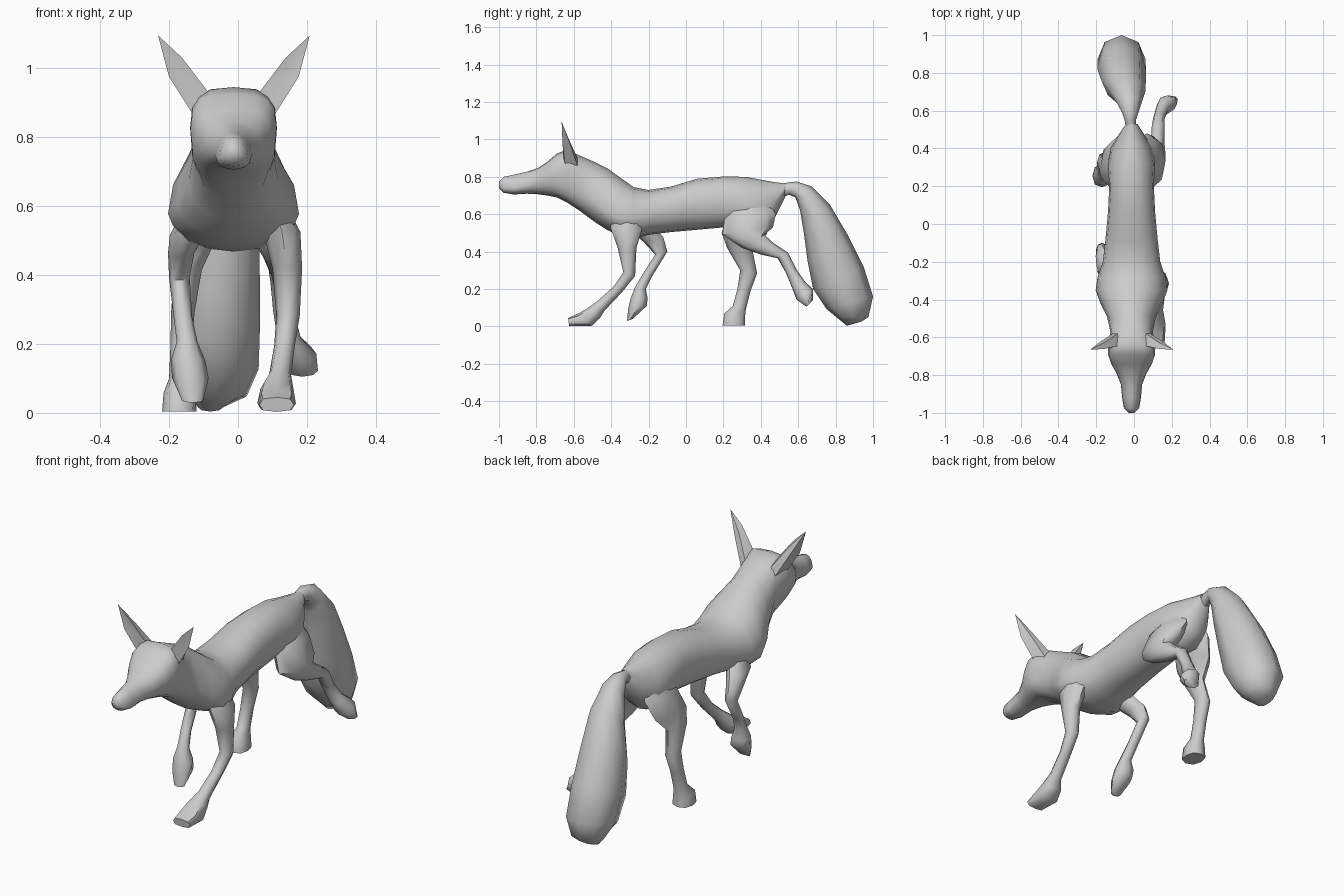
import bpy, bmesh, math
from mathutils import Vector

fur = bpy.data.materials.new("grey_fur")
fur.diffuse_color = (0.6, 0.6, 0.6, 1)


def finish(name, bm, angle):
    bmesh.ops.recalc_face_normals(bm, faces=bm.faces)
    me = bpy.data.meshes.new(name)
    bm.to_mesh(me)
    bm.free()
    me.materials.append(fur)
    ob = bpy.data.objects.new(name, me)
    bpy.context.collection.objects.link(ob)
    bpy.context.view_layer.objects.active = ob
    ob.select_set(True)
    bpy.ops.object.shade_smooth_by_angle(angle=math.radians(angle))
    ob.select_set(False)
    return ob


def loft(name, rings, sides=8, angle=55):
    """Ring: centre x, half width, outline point (y, z), opposite point (y, z), widest place, roundness."""
    bm = bmesh.new()
    loops = []
    for x, w, y1, z1, y2, z2, *rest in rings:
        mid = rest[0] if rest else 0.5
        power = rest[1] if len(rest) > 1 else 1.0
        p, q = Vector((0, y1, z1)), Vector((0, y2, z2))
        c = p.lerp(q, mid)
        loop = []
        for i in range(sides):
            a = 2 * math.pi * i / sides
            ca, sa = math.cos(a), math.sin(a)
            u = math.copysign(abs(ca) ** power, ca)
            pos = c + ((p if sa > 0 else q) - c) * abs(sa) ** power
            pos.x = x + w * u
            loop.append(bm.verts.new(pos))
        loops.append(loop)
    for a, b in zip(loops, loops[1:]):
        for i in range(sides):
            j = (i + 1) % sides
            bm.faces.new((a[i], a[j], b[j], b[i]))
    bm.faces.new(loops[0])
    bm.faces.new(loops[-1])
    return finish(name, bm, angle)


# Head, neck and trunk: y, top z, bottom z, half width, widest place, roundness
trunk = [
    (-1.0, .775, .74, .016, .6, 1), (-.975, .80, .715, .04, .7, 1), (-.92, .812, .706, .05, .7, 1),
    (-.85, .828, .71, .056, .62, 1), (-.79, .848, .707, .08, .5, .9), (-.74, .882, .70, .108, .42, .8),
    (-.69, .925, .69, .125, .42, .7), (-.64, .945, .665, .126, .42, .68), (-.57, .915, .62, .112, .5, .8),
    (-.49, .88, .56, .13, .65, .95), (-.42, .845, .515, .165, .72, 1), (-.35, .795, .485, .19, .7, 1),
    (-.28, .745, .468, .18, .6, .95), (-.2, .73, .49, .152, .55, .9), (-.08, .748, .505, .138, .5, .9),
    (.06, .79, .517, .125, .5, .9), (.2, .802, .53, .118, .5, .9), (.32, .80, .52, .125, .55, 1),
    (.4, .785, .51, .11, .6, 1.05), (.47, .772, .57, .07, .55, 1), (.53, .765, .69, .03, .5, 1)]
loft("body", [(-.013, w, y, t, y, b, m, r) for y, t, b, w, m, r in trunk], 16)

# Tail: thin root, broad brush, blunt tip
loft("tail", [
    (-.015, .025, .49, .76, .50, .68), (-.02, .03, .55, .77, .55, .705), (-.02, .042, .59, .775, .585, .69),
    (-.025, .065, .67, .75, .61, .62), (-.035, .095, .77, .65, .63, .50),
    (-.055, .118, .87, .48, .65, .35), (-.064, .128, .95, .32, .68, .20),
    (-.066, .126, 1.0, .16, .75, .095), (-.06, .085, .975, .05, .81, .045), (-.08, .035, .94, .027, .86, .004)], 8)

# Front legs
loft("right_front_leg", [
    (.08, .04, -.38, .64, -.25, .64), (.127, .054, -.405, .53, -.235, .52),
    (.143, .043, -.365, .42, -.265, .42), (.145, .034, -.335, .29, -.272, .27),
    (.135, .03, -.39, .21, -.345, .18), (.122, .032, -.475, .135, -.435, .085),
    (.113, .048, -.53, .095, -.46, .045, .5, .8), (.112, .056, -.585, .065, -.505, .003, .6, .7),
    (.112, .05, -.63, .045, -.625, .003, .5, .7)])
loft("left_front_leg", [
    (-.10, .04, -.33, .63, -.22, .63), (-.148, .05, -.3, .52, -.15, .51),
    (-.165, .038, -.225, .45, -.12, .475), (-.17, .03, -.165, .385, -.1, .40),
    (-.16, .027, -.225, .29, -.18, .27), (-.148, .03, -.27, .215, -.215, .20),
    (-.145, .05, -.295, .155, -.205, .15), (-.138, .053, -.31, .09, -.21, .11),
    (-.132, .03, -.315, .03, -.285, .04)])

# Hind legs, with haunches
loft("left_hind_leg", [
    (-.04, .04, .30, .72, .40, .72), (-.085, .058, .22, .60, .465, .59),
    (-.122, .054, .19, .50, .43, .49), (-.145, .04, .22, .42, .355, .41),
    (-.16, .034, .29, .30, .38, .285), (-.165, .031, .275, .2, .345, .19),
    (-.168, .032, .25, .11, .32, .09), (-.17, .046, .205, .07, .315, .045, .5, .8),
    (-.17, .05, .195, .004, .315, .004, .5, .8)])
loft("right_hind_leg", [
    (.02, .04, .42, .71, .28, .71), (.065, .06, .48, .60, .21, .61),
    (.102, .064, .465, .53, .195, .49), (.12, .048, .42, .49, .30, .42),
    (.125, .036, .47, .445, .40, .385), (.128, .034, .545, .395, .49, .365),
    (.132, .03, .59, .305, .535, .285), (.148, .034, .64, .235, .57, .20),
    (.175, .052, .68, .20, .59, .145), (.187, .045, .68, .14, .645, .105)])

# Ears: pointed, flat in front, leaning outward
for side, name in ((-1, "left_ear"), (1, "right_ear")):
    bm = bmesh.new()

    def point(x, y, z):
        return bm.verts.new((-.012 + side * x, y, z))
    base = [point(.07, -.645, .925), point(.095, -.655, .895), point(.112, -.645, .855),
            point(.10, -.58, .86), point(.075, -.58, .90)]
    middle = [point(.15, -.662, 1.03), point(.16, -.65, .985), point(.188, -.66, .975),
              point(.165, -.622, .985), point(.145, -.628, 1.005)]
    tip = point(.22, -.665, 1.095)
    for i in range(5):
        j = (i + 1) % 5
        bm.faces.new((base[i], base[j], middle[j], middle[i]))
        bm.faces.new((middle[i], middle[j], tip))
    bm.faces.new(base)
    finish(name, bm, 45)
